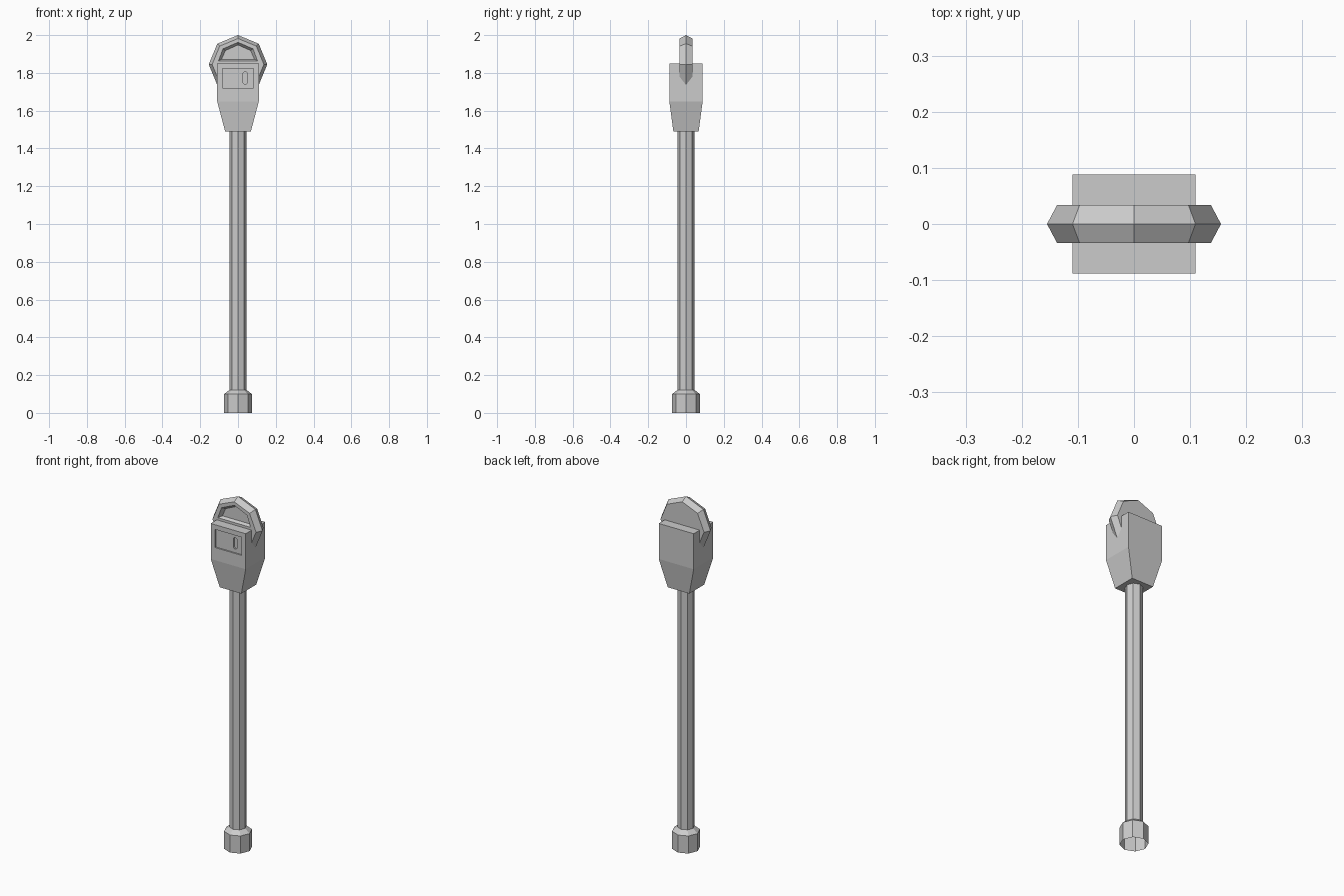
import bpy, bmesh, math

if "Cube" in bpy.data.objects:
    bpy.data.objects.remove(bpy.data.objects["Cube"])


def loft(name, rings, caps=True):
    """Skin a list of matching closed rings, optionally capping both ends."""
    bm = bmesh.new()
    vs = [[bm.verts.new(p) for p in ring] for ring in rings]
    n = len(rings[0])
    for a, b in zip(vs, vs[1:]):
        for i in range(n):
            j = (i + 1) % n
            bm.faces.new((a[i], a[j], b[j], b[i]))
    if caps:
        bm.faces.new(vs[0])
        bm.faces.new(vs[-1])
    bmesh.ops.recalc_face_normals(bm, faces=bm.faces)
    me = bpy.data.meshes.new(name)
    bm.to_mesh(me)
    bm.free()
    ob = bpy.data.objects.new(name, me)
    bpy.context.collection.objects.link(ob)
    return ob


def octagon(r):
    return [(r * math.cos(i * math.pi / 4), r * math.sin(i * math.pi / 4)) for i in range(8)]


def rect(hx, hy, z):
    return [(-hx, -hy, z), (hx, -hy, z), (hx, hy, z), (-hx, hy, z)]


def upright(pts, y):
    return [(x, y, z) for x, z in pts]


def carve(ob, cutter):
    """Cut a recess and discard the cutter."""
    cutter.hide_render = True
    mod = ob.modifiers.new("recess", "BOOLEAN")
    mod.operation = "DIFFERENCE"
    mod.solver = "EXACT"
    mod.object = cutter
    bpy.context.view_layer.objects.active = ob
    bpy.ops.object.modifier_apply(modifier=mod.name)
    bpy.data.objects.remove(cutter)


# Octagonal foot collar (open underneath) and post
loft("base_collar", [[(x, y, z) for x, y in octagon(r)]
                     for r, z in ((0.073, 0), (0.073, 0.1), (0.045, 0.122))], caps=False)
loft("post", [[(x, y, z) for x, y in octagon(0.045)] for z in (0.115, 1.5)], caps=False)

# Tapered meter housing
housing = loft("housing", [rect(0.068, 0.067, 1.49), rect(0.11, 0.088, 1.648),
                           rect(0.11, 0.088, 1.85)])

# Recessed front plate, then the coin slot sunk into it
plate = [(-0.083, 1.72), (0.083, 1.72), (0.083, 1.823), (-0.083, 1.823)]
carve(housing, loft("plate_cutter", [upright(plate, -0.12), upright(plate, -0.08)]))
slot = [(sx * a + 0.038, sz * b + 1.773)
        for sx, sz, a, b in ((-1, -1, .006, .032), (1, -1, .006, .032), (1, -1, .011, .025),
                             (1, 1, .011, .025), (1, 1, .006, .032), (-1, 1, .006, .032),
                             (-1, 1, .011, .025), (-1, -1, .011, .025))]
carve(housing, loft("slot_cutter", [upright(slot, -0.12), upright(slot, -0.07)]))

# Ridged octagonal dial head
head = loft("dial_head", [[(x, y, z + 1.845) for x, z in octagon(r)]
                          for r, y in ((0.137, -0.034), (0.155, 0), (0.137, 0.034))])

# Window recess with sloping walls, front only
outer = [(-0.103, 1.864), (0.103, 1.864), (0.08, 1.927), (0, 1.962), (-0.08, 1.927)]
inner = [(-0.087, 1.872), (0.087, 1.872), (0.067, 1.918), (0, 1.948), (-0.067, 1.918)]
carve(head, loft("window_cutter", [upright(outer, -0.06), upright(outer, -0.034),
                                   upright(inner, -0.016)]))
